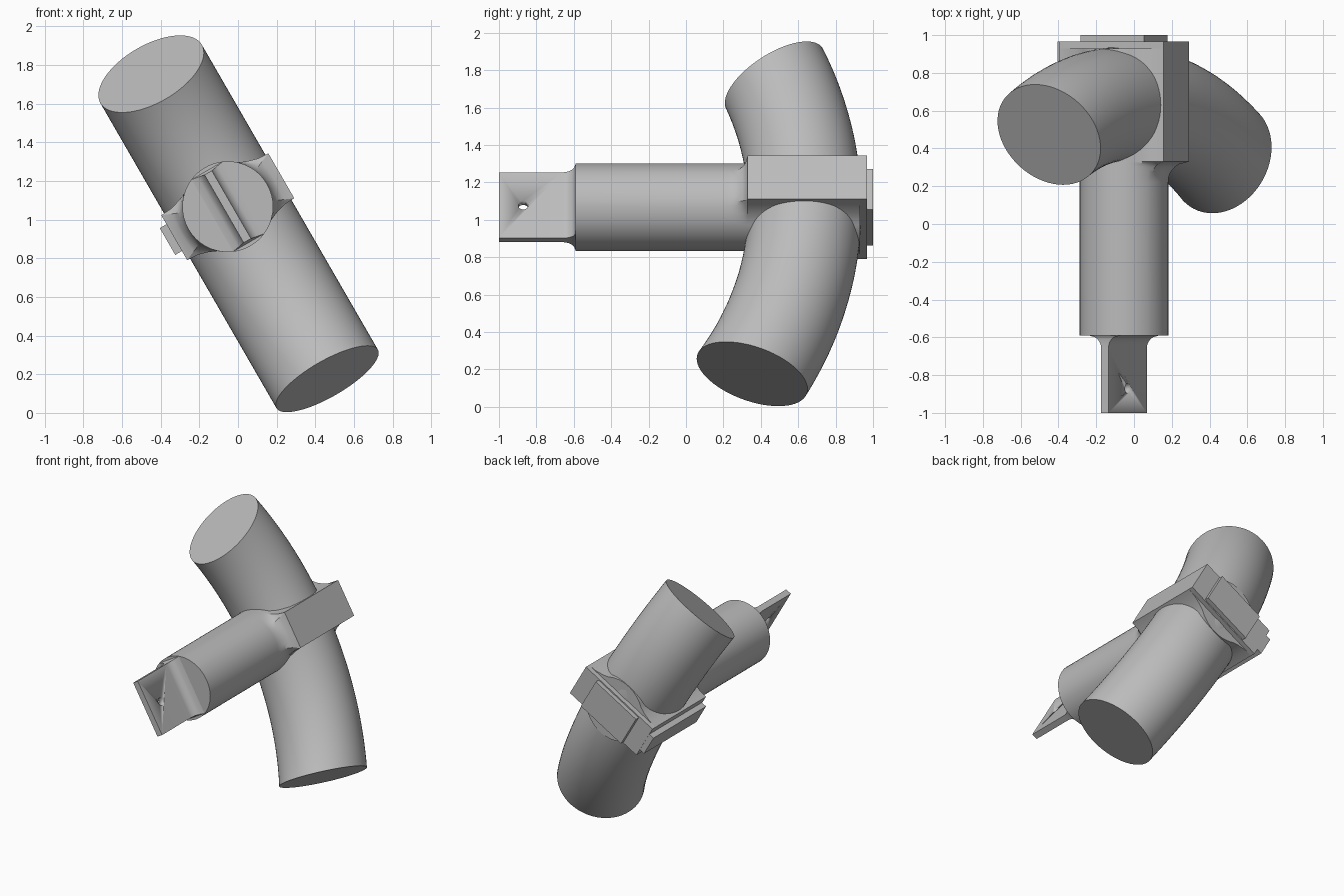
import bpy, bmesh, math
from mathutils import Matrix, Vector

cube = bpy.data.objects.get("Cube")
if cube:
    bpy.data.objects.remove(cube, do_unlink=True)

steel = bpy.data.materials.new("grey steel")
steel.use_nodes = True
GREY = (0.5, 0.5, 0.5, 1)
steel.diffuse_color = GREY
steel.node_tree.nodes["Principled BSDF"].inputs["Base Color"].default_value = GREY

# Shared frame: shaft along y, pipe bends in the local y-z plane, leaning 30 degrees
FRAME = Matrix.Translation((-0.053, 0, 1.067)) @ Matrix.Rotation(math.radians(-30), 4, 'Y')


def finish(bm, name):
    bmesh.ops.recalc_face_normals(bm, faces=bm.faces)
    mesh = bpy.data.meshes.new(name)
    bm.to_mesh(mesh)
    bm.free()
    obj = bpy.data.objects.new(name, mesh)
    bpy.context.collection.objects.link(obj)
    obj.matrix_world = FRAME
    mesh.materials.append(steel)
    bpy.ops.object.select_all(action='DESELECT')
    obj.select_set(True)
    bpy.context.view_layer.objects.active = obj
    bpy.ops.object.shade_smooth_by_angle(angle=math.radians(25))
    return obj


def loft(rings):
    """Skin a list of closed rings and cap both ends."""
    bm = bmesh.new()
    loops = [[bm.verts.new(p) for p in ring] for ring in rings]
    for a, b in zip(loops, loops[1:]):
        for i in range(len(a)):
            j = (i + 1) % len(a)
            bm.faces.new((a[i], a[j], b[j], b[i]))
    bm.faces.new(loops[0])
    bm.faces.new(loops[-1][::-1])
    return bm


def box(name, x0, x1, y0, y1, z):
    corners = [(x0, -z), (x1, -z), (x1, z), (x0, z)]
    return finish(loft([[(x, y, v) for x, v in corners] for y in (y0, y1)]), name)


# Curved pipe: an arc sweep trimmed by two tilted planes
BEND, TUBE_R, APEX = 2.03, 0.303, 0.635
rings = []
for i in range(49):
    phi = -0.65 + 1.3 * i / 48
    ring = []
    for k in range(64):
        a = math.tau * k / 64
        rad = BEND + TUBE_R * math.cos(a)
        ring.append((TUBE_R * math.sin(a), APEX - BEND + rad * math.cos(phi), rad * math.sin(phi)))
    rings.append(ring)
bm = loft(rings)
for y, z, tilt, side in ((0.478, 0.796, 29.4, 1), (0.357, -1.03, 17.6, -1)):
    t = math.radians(tilt)
    bmesh.ops.bisect_plane(bm, geom=bm.verts[:] + bm.edges[:] + bm.faces[:],
                           plane_co=(0, y, z), plane_no=(0, -math.sin(t), side * math.cos(t)),
                           clear_outer=True)
    bmesh.ops.holes_fill(bm, edges=[e for e in bm.edges if e.is_boundary], sides=0)
finish(bm, "curved_pipe")

# Shaft that flares into a filleted clamp body
SHAFT_R = 0.235
quarter = [Vector(p) for p in ((0.32, 0), (0.32, 0.045), (0.32, 0.09), (0.32, 0.134),
                               (0.26, 0.138), (0.20, 0.155), (0.16, 0.173))]
quarter += [Vector((math.cos(a), math.sin(a))) * SHAFT_R
            for a in (math.radians(d) for d in range(54, 91, 6))]
half = quarter + [Vector((-p.x, p.y)) for p in quarter[-2::-1]]
outline = half + [Vector((p.x, -p.y)) for p in half[-2:0:-1]]


def shaft_ring(y, flare):
    pts = [p.normalized().lerp(p / SHAFT_R, flare) * SHAFT_R for p in outline]
    return [(p.x, y, p.y) for p in pts]


stations = [(-0.59, 0)]
for i in range(9):
    t = i / 8
    stations.append((0.22 + 0.11 * t, 1 - math.sqrt(1 - t * t)))
stations.append((0.93, 1))
finish(loft([shaft_ring(y, f) for y, f in stations]), "shaft_and_clamp")

# Clamp block, side key and rear plate
box("clamp_block", -0.32, 0.32, 0.331, 0.967, 0.134)
box("side_key", -0.36, -0.31, 0.34, 0.965, 0.08)
box("rear_plate", -0.193, 0.193, 0.94, 1.0, 0.125)

# Flat tongue with a filleted root
rings = []
for i in range(10):
    t = max(i - 1, 0) / 8
    y = -1 if i == 0 else -0.66 + 0.07 * t
    grow = 1 - math.sqrt(1 - t * t)
    w, v = 0.022 + 0.07 * grow, 0.203 + 0.012 * grow
    rings.append([(-w, y, -v), (w, y, -v), (w, y, v), (-w, y, v)])
tongue = finish(loft(rings), "tongue")

# Pin hole through the tongue
bm = bmesh.new()
bmesh.ops.create_cone(bm, cap_ends=True, segments=24, radius1=0.027, radius2=0.027, depth=0.3,
                      matrix=Matrix.Translation((0, -0.87, 0)) @ Matrix.Rotation(math.pi / 2, 4, 'Y'))
cutter = finish(bm, "pin_hole_cutter")
cutter.hide_render = True
cutter.hide_viewport = True
hole = tongue.modifiers.new("pin_hole", 'BOOLEAN')
hole.operation = 'DIFFERENCE'
hole.solver = 'EXACT'
hole.object = cutter
